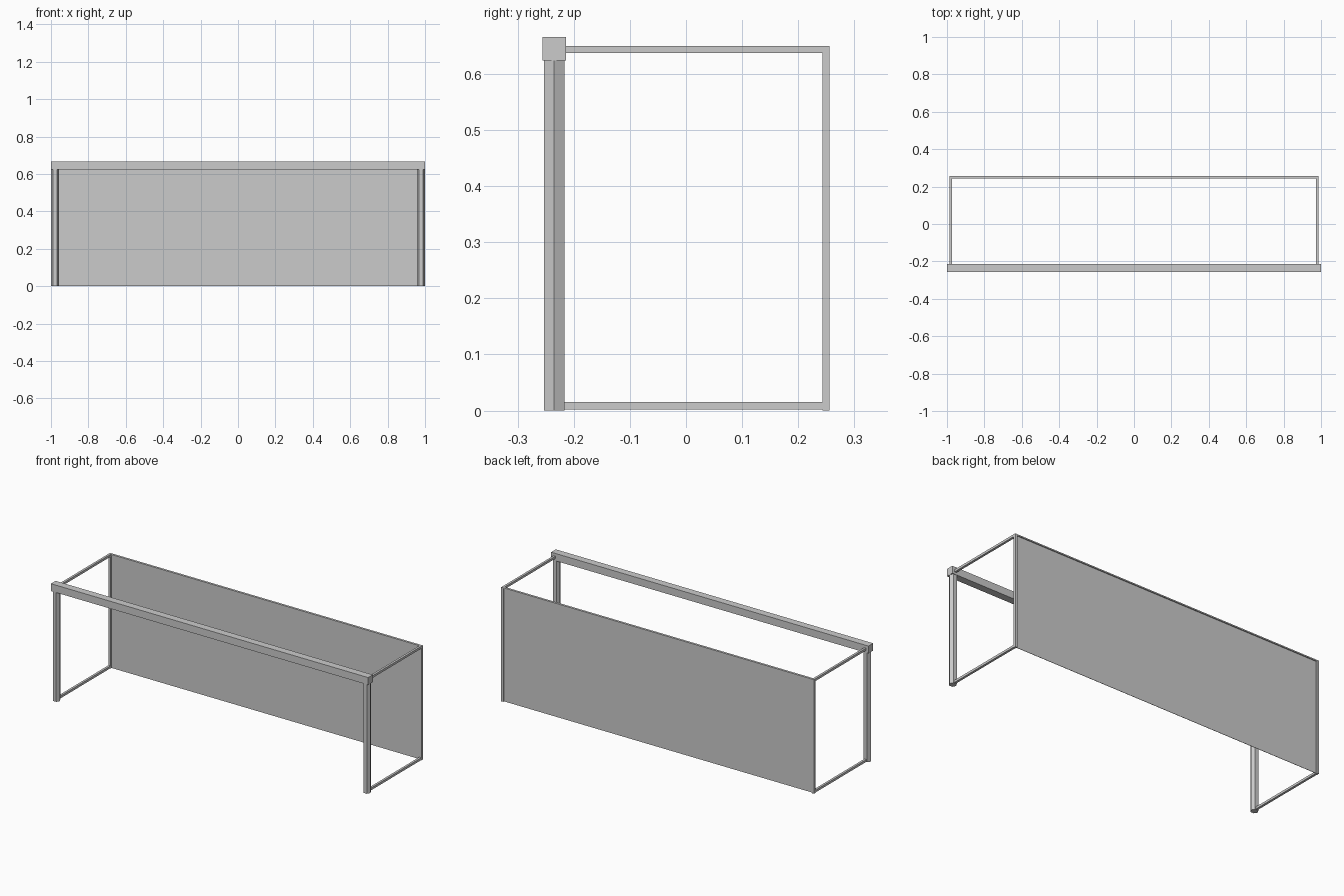
import bpy
import math

if "Cube" in bpy.data.objects:
    bpy.data.objects.remove(bpy.data.objects["Cube"])

POST_X, FRONT_Y, BACK_Y = 0.979, -0.235, 0.2495
THIN = 0.013


def box(name, x0, x1, y0, y1, z0, z1):
    bpy.ops.mesh.primitive_cube_add(
        size=1, location=((x0 + x1) / 2, (y0 + y1) / 2, (z0 + z1) / 2))
    ob = bpy.context.object
    ob.name = name
    ob.scale = (x1 - x0, y1 - y0, z1 - z0)
    bpy.ops.object.transform_apply(location=False, rotation=False, scale=True)
    return ob


# Square crossbar along the front
box("crossbar", -1, 1, -0.256, -0.214, 0.624, 0.666)

h = THIN / 2
for side, s in (("left", -1), ("right", 1)):
    x = s * POST_X
    # Hexagonal front post, with a ridge facing sideways
    bpy.ops.mesh.primitive_cylinder_add(
        vertices=6, radius=0.021, depth=0.626, location=(x, FRONT_Y, 0.313),
        rotation=(0, 0, math.radians(30)))
    bpy.context.object.name = side + "_front_post"
    # Thin side frame: rear upright, top rail and ground rail
    box(side + "_rear_post", x - h, x + h, BACK_Y - h, BACK_Y + h, 0, 0.650)
    box(side + "_top_rail", x - h, x + h, FRONT_Y, BACK_Y, 0.637, 0.650)
    box(side + "_ground_rail", x - h, x + h, FRONT_Y, BACK_Y, 0.002, 0.015)

# Rear top rail and the net panel below it
box("rear_top_rail", -POST_X - h, POST_X + h, BACK_Y - h, BACK_Y + h, 0.643, 0.650)
box("net_panel", -POST_X, POST_X, BACK_Y - 0.001, BACK_Y + 0.001, 0.001, 0.645)
